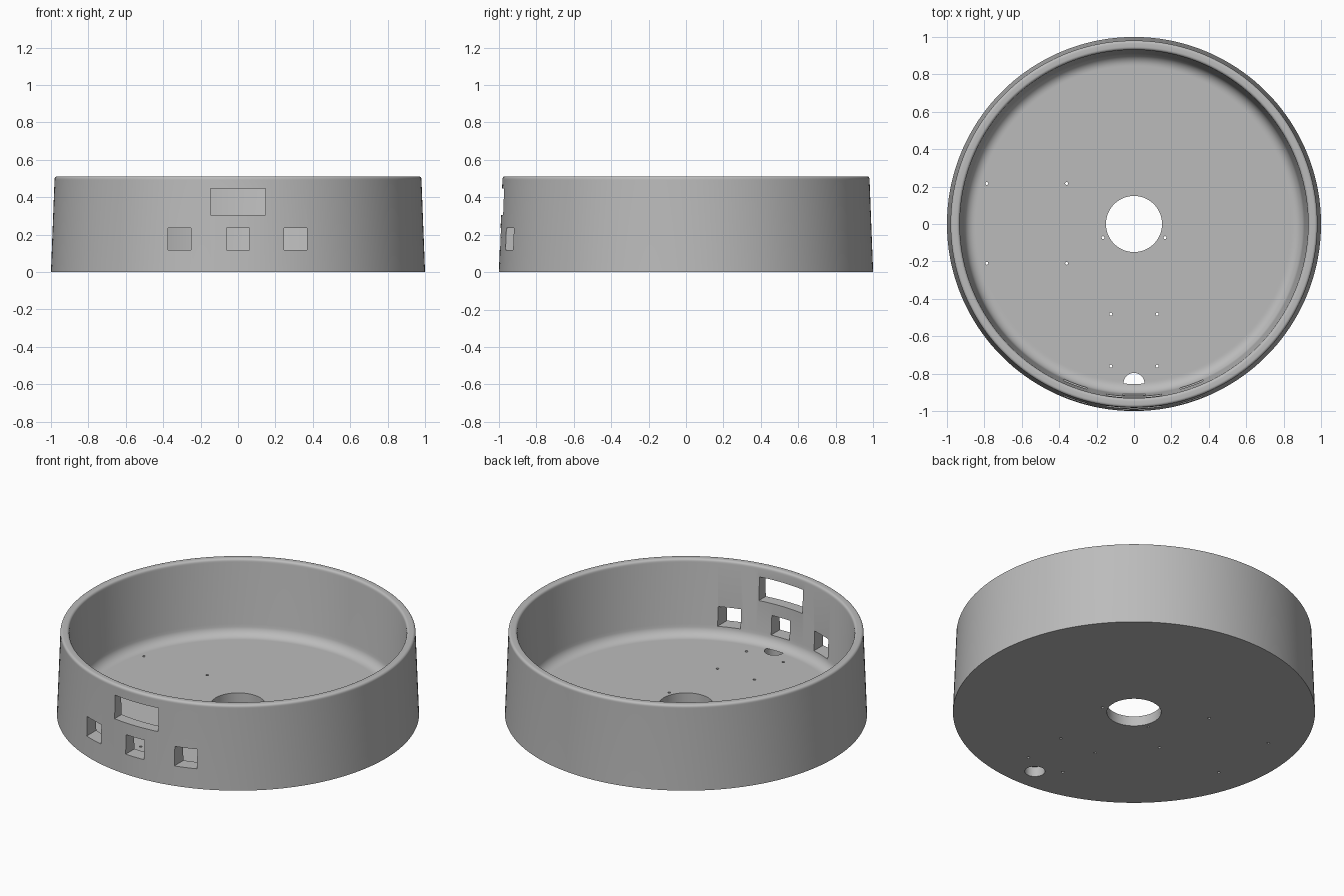
import bpy, bmesh, math
from mathutils import Matrix, Vector

cube = bpy.data.objects.get("Cube")
if cube:
    bpy.data.objects.remove(cube)

FLOOR = 0.06      # floor thickness
HEIGHT = 0.512

grey = bpy.data.materials.new("light grey")
grey.use_nodes = True
colour = (0.5, 0.5, 0.5, 1)
grey.diffuse_color = colour
grey.node_tree.nodes["Principled BSDF"].inputs["Base Color"].default_value = colour


def arc(cx, cz, radius, start, end, steps):
    """Profile points along an arc, angles in degrees."""
    points = []
    for i in range(steps + 1):
        a = math.radians(start + (end - start) * i / steps)
        points.append((cx + radius * math.cos(a), cz + radius * math.sin(a)))
    return points


def finish(name, bm):
    bmesh.ops.recalc_face_normals(bm, faces=bm.faces)
    mesh = bpy.data.meshes.new(name)
    bm.to_mesh(mesh)
    bm.free()
    mesh.materials.append(grey)
    obj = bpy.data.objects.new(name, mesh)
    bpy.context.collection.objects.link(obj)
    return obj


def lathe(name, profile, segments):
    """Spin a closed profile around z."""
    bm = bmesh.new()
    rings = []
    for i in range(segments):
        turn = Matrix.Rotation(math.tau * i / segments, 3, 'Z')
        rings.append([bm.verts.new(turn @ Vector((r, 0, z))) for r, z in profile])
    n = len(profile)
    for i in range(segments):
        a, b = rings[i], rings[(i + 1) % segments]
        for j in range(n):
            k = (j + 1) % n
            bm.faces.new((a[j], b[j], b[k], a[k]))
    return finish(name, bm)


# Tub: tapered wall, rounded rim, filleted floor and central opening
profile = [(0.15, 0), (0.99, 0), (1.0, 0.0), (0.981, HEIGHT - 0.02)]
profile += arc(0.966, HEIGHT - 0.015, 0.015, 5, 90, 5)
profile += arc(0.947, HEIGHT - 0.015, 0.015, 90, 178, 5)
profile += [(0.931, HEIGHT - 0.02), (0.911, FLOOR + 0.065)]
profile += arc(0.85, FLOOR + 0.06, 0.06, 0, -90, 8)
profile += [(0.842, FLOOR), (0.15, FLOOR)]
tub = lathe("tub", profile, 180)

# Cutters: front windows, screw holes and cable hole
bm = bmesh.new()


def window(x0, x1, z0, z1):
    place = (Matrix.Translation(((x0 + x1) / 2, -0.95, (z0 + z1) / 2))
             @ Matrix.Diagonal((x1 - x0, 0.4, z1 - z0, 1)))
    bmesh.ops.create_cube(bm, size=1, matrix=place)


def hole(x, y, radius, top, sides):
    bmesh.ops.create_cone(bm, cap_ends=True, segments=sides, radius1=radius,
                          radius2=radius, depth=top + 0.05,
                          matrix=Matrix.Translation((x, y, (top - 0.05) / 2)))


window(-0.148, 0.146, 0.306, 0.447)
for x in (-0.312, 0, 0.308):
    window(x - 0.062, x + 0.062, 0.119, 0.236)

for y in (-0.21, 0.217):
    for x in (-0.787, -0.36):
        hole(x, y, 0.008, 0.1, 16)
for side in (-1, 1):
    hole(side * 0.165, -0.073, 0.008, 0.1, 16)
    for y in (-0.482, -0.76):
        hole(side * 0.124, y, 0.008, 0.1, 16)
# The cable hole stops under the floor fillet
hole(0, -0.852, 0.056, FLOOR + 0.0005, 48)

cutters = finish("opening_cutters", bm)
cutters.hide_render = True

# Cut the openings
cut = tub.modifiers.new("openings", 'BOOLEAN')
cut.operation = 'DIFFERENCE'
cut.solver = 'EXACT'
cut.object = cutters
bpy.ops.object.select_all(action='DESELECT')
bpy.context.view_layer.objects.active = tub
tub.select_set(True)
bpy.ops.object.modifier_apply(modifier=cut.name)
bpy.data.objects.remove(cutters)
bpy.ops.object.shade_smooth_by_angle(angle=math.radians(30))
